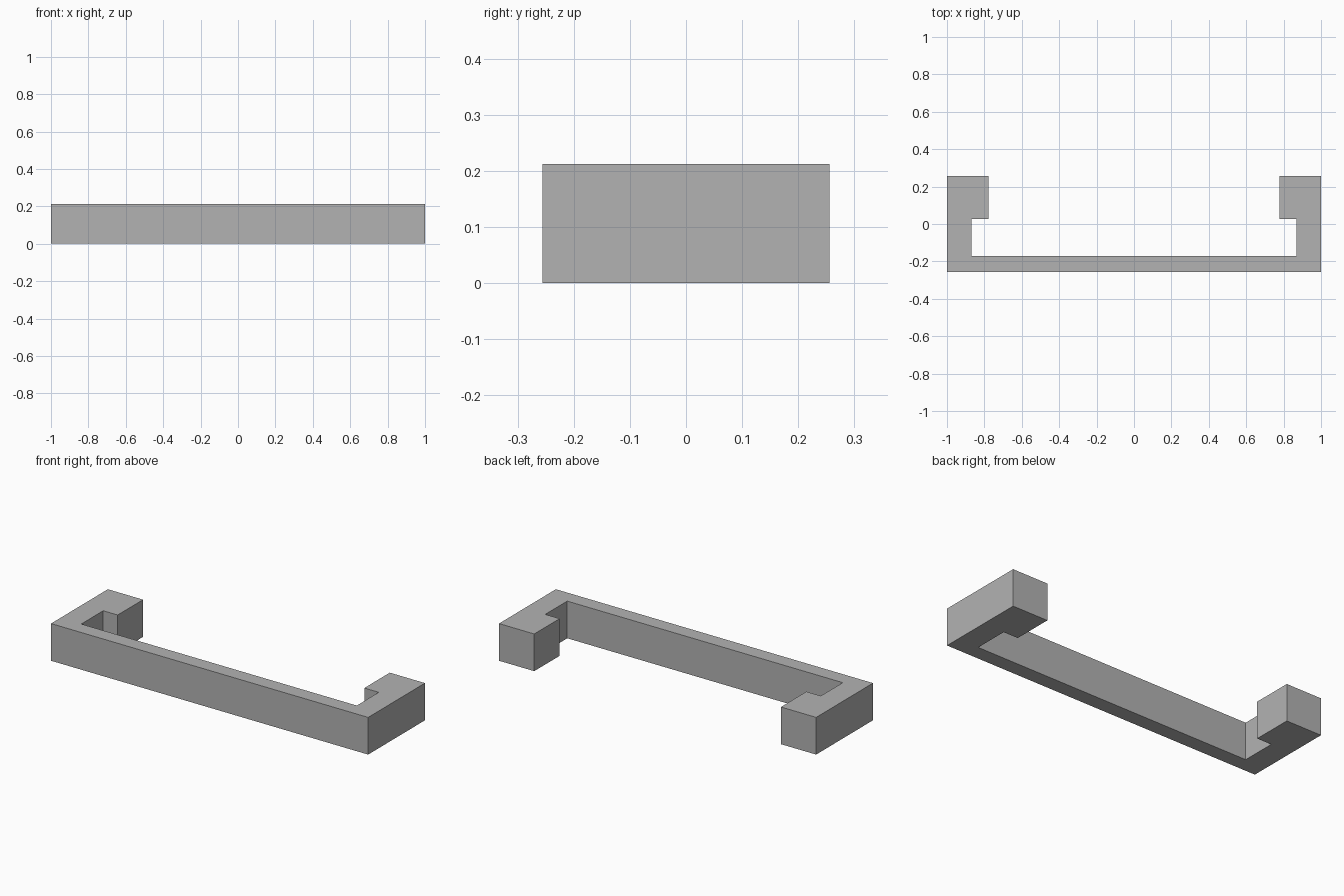
import bpy
import bmesh

cube = bpy.data.objects.get("Cube")
if cube:
    bpy.data.objects.remove(cube, do_unlink=True)

HEIGHT = 0.212

grey = bpy.data.materials.new("plain grey")
grey.use_nodes = True
colour = (0.45, 0.45, 0.45, 1)
grey.diffuse_color = colour
grey.node_tree.nodes["Principled BSDF"].inputs["Base Color"].default_value = colour

# Right half of the bracket outline; the left half is its mirror image
half = [(1, -0.256), (1, 0.256), (0.778, 0.256),
        (0.778, 0.027), (0.869, 0.027), (0.869, -0.171)]
outline = half + [(-x, y) for x, y in reversed(half)]

# Extrude the outline into one solid bracket
bm = bmesh.new()
base = bm.faces.new([bm.verts.new((x, y, 0)) for x, y in outline])
result = bmesh.ops.extrude_face_region(bm, geom=[base], use_keep_orig=True)
top = [v for v in result["geom"] if isinstance(v, bmesh.types.BMVert)]
bmesh.ops.translate(bm, verts=top, vec=(0, 0, HEIGHT))
bmesh.ops.recalc_face_normals(bm, faces=bm.faces)

mesh = bpy.data.meshes.new("hooked_bracket")
bm.to_mesh(mesh)
bm.free()
mesh.materials.append(grey)
bracket = bpy.data.objects.new("hooked_bracket", mesh)
bpy.context.collection.objects.link(bracket)
